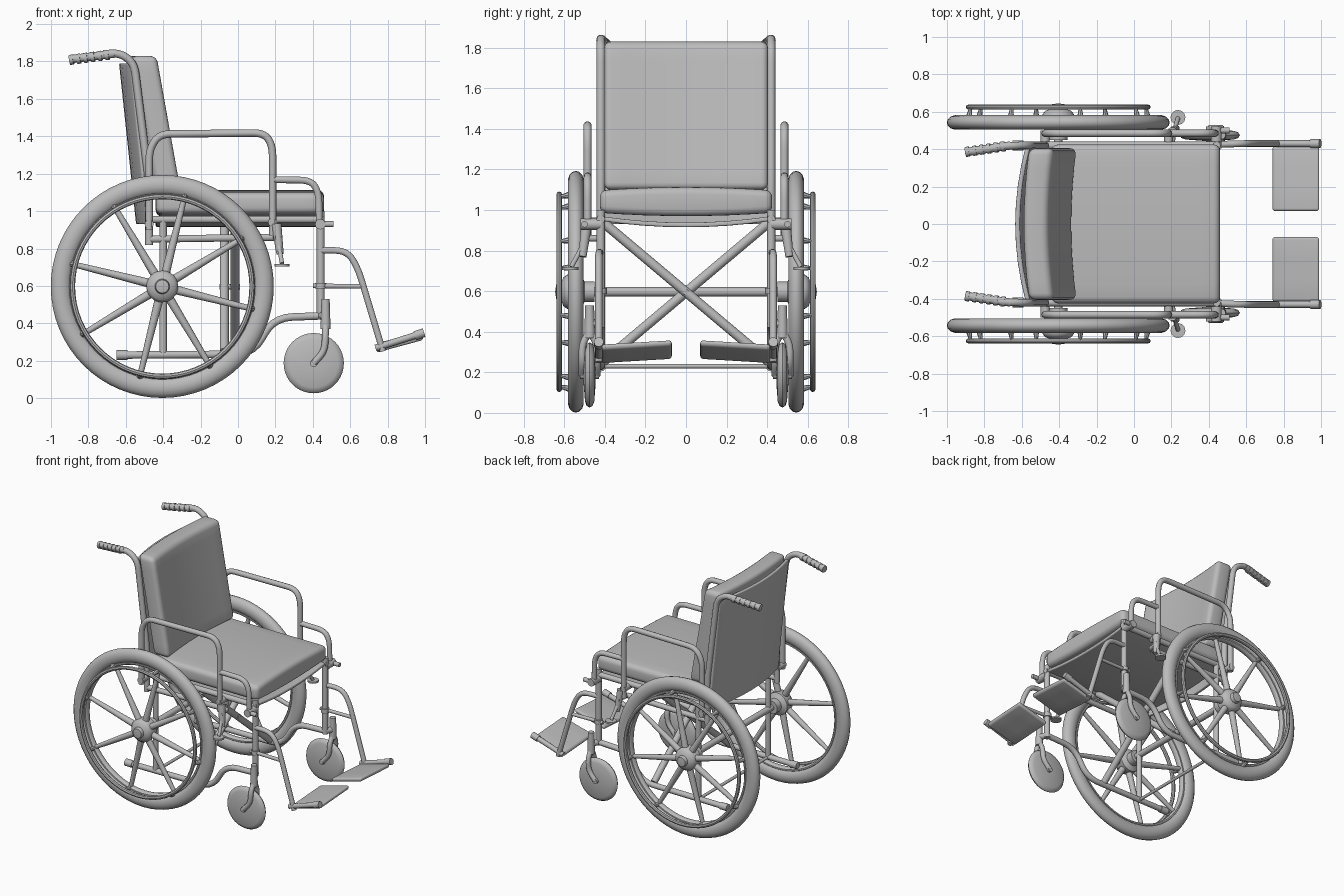
import bpy, bmesh, math
from mathutils import Vector

if "Cube" in bpy.data.objects:
    bpy.data.objects.remove(bpy.data.objects["Cube"])

grey = bpy.data.materials.new("plain_grey")
grey.diffuse_color = (0.5, 0.5, 0.5, 1)
grey.use_nodes = True
grey.node_tree.nodes["Principled BSDF"].inputs["Base Color"].default_value = grey.diffuse_color


def add(name, mesh):
    mesh.materials.clear()
    mesh.materials.append(grey)
    ob = bpy.data.objects.new(name, mesh)
    bpy.context.collection.objects.link(ob)
    return ob


def finish(name, bm):
    bmesh.ops.recalc_face_normals(bm, faces=bm.faces)
    me = bpy.data.meshes.new(name)
    bm.to_mesh(me)
    bm.free()
    return add(name, me)


def tube(name, pts, r, fillet=0.06):
    """Round tube along a path with rounded corners."""
    pts = [Vector(p) for p in pts]
    path = [pts[0]]
    for a, b, c in zip(pts, pts[1:], pts[2:]):
        p = b + (a - b).normalized() * min(fillet, (a - b).length * 0.48)
        q = b + (c - b).normalized() * min(fillet, (c - b).length * 0.48)
        for i in range(6):
            t = i / 5
            path.append(p * (1 - t) ** 2 + b * 2 * t * (1 - t) + q * t * t)
    path.append(pts[-1])
    cu = bpy.data.curves.new(name, 'CURVE')
    cu.dimensions = '3D'
    cu.bevel_depth, cu.bevel_resolution, cu.use_fill_caps = r, 3, True
    sp = cu.splines.new('POLY')
    sp.points.add(len(path) - 1)
    for s, p in zip(sp.points, path):
        s.co = (*p, 1)
    tmp = bpy.data.objects.new(name + "_path", cu)
    bpy.context.collection.objects.link(tmp)
    me = bpy.data.meshes.new_from_object(tmp.evaluated_get(bpy.context.evaluated_depsgraph_get()))
    bpy.data.objects.remove(tmp)
    return add(name, me)


def rod(name, p, q, r1, r2=None, seg=12):
    """Straight, optionally tapered rod."""
    p, q = Vector(p), Vector(q)
    bm = bmesh.new()
    bmesh.ops.create_cone(bm, cap_ends=True, segments=seg, radius1=r1,
                          radius2=r1 if r2 is None else r2, depth=(q - p).length)
    rot = (q - p).to_track_quat('Z', 'Y')
    for v in bm.verts:
        v.co = rot @ v.co + (p + q) / 2
    return finish(name, bm)


def lathe(name, profile, centre, side, closed=True, seg=64):
    """Spin (radius, y) points about an axis along y."""
    bm = bmesh.new()
    rings = []
    for i in range(seg):
        a = math.tau * i / seg
        rings.append([bm.verts.new((centre[0] + r * math.cos(a), side * y,
                                    centre[1] + r * math.sin(a))) for r, y in profile])
    n = len(profile)
    for i in range(seg):
        a, b = rings[i], rings[(i + 1) % seg]
        for j in range(n if closed else n - 1):
            k = (j + 1) % n
            bm.faces.new((a[j], a[k], b[k], b[j]))
    bmesh.ops.remove_doubles(bm, verts=bm.verts, dist=1e-5)
    return finish(name, bm)


def oval(r, y, dr, dy, n=14):
    return [(r + dr * math.cos(math.tau * i / n), y + dy * math.sin(math.tau * i / n)) for i in range(n)]


def slab(name, lo, hi, bevel, warp, cuts=8):
    """Rounded box, cut into strips and bent by warp(v)."""
    lo, hi = Vector(lo), Vector(hi)
    bm = bmesh.new()
    bmesh.ops.create_cube(bm, size=1)
    for v in bm.verts:
        v.co = Vector([l + (c + 0.5) * (h - l) for l, h, c in zip(lo, hi, v.co)])
    bmesh.ops.bevel(bm, geom=bm.edges[:], offset=bevel, segments=4, profile=0.5, affect='EDGES')
    for axis in range(3):
        if hi[axis] - lo[axis] < 0.25:
            continue
        no = [0, 0, 0]
        no[axis] = 1
        for i in range(1, cuts):
            co = lo.copy()
            co[axis] += (hi[axis] - lo[axis]) * i / cuts
            bmesh.ops.bisect_plane(bm, geom=bm.verts[:] + bm.edges[:] + bm.faces[:],
                                   plane_co=co, plane_no=no)
    for v in bm.verts:
        warp(v.co)
    return finish(name, bm)


# Upholstery
def bow(y):
    return max(0, 1 - (y / 0.41) ** 2)


def back_warp(c):
    c.x -= 0.13 * (c.z - 1.1) / 0.73 + 0.03 * bow(c.y)


def sheet_warp(c):
    c.x -= 0.09 * (c.z - 0.93) / 0.85 + 0.055 * bow(c.y)


def seat_warp(c):
    c.z += 0.015 * bow(c.y) if c.z > 1.04 else -0.015 * bow(c.y)


def sling_warp(c):
    c.z -= 0.03 * bow(c.y)


slab("back_cushion", (-0.435, -0.405, 1.10), (-0.30, 0.405, 1.83), 0.035, back_warp)
slab("back_sheet", (-0.49, -0.415, 0.93), (-0.465, 0.415, 1.79), 0.008, sheet_warp)
slab("seat_cushion", (-0.44, -0.425, 0.985), (0.46, 0.425, 1.098), 0.035, seat_warp)
slab("seat_sling", (-0.44, -0.415, 0.945), (0.45, 0.415, 0.968), 0.008, sling_warp)

WX, WZ = -0.405, 0.597
for s, tag in ((-1, "right"), (1, "left")):
    def P(*pts):
        return [(x, s * y, z) for x, y, z in pts]

    # Big wheel
    lathe("tyre_" + tag, oval(0.542, 0.543, 0.054, 0.04), (WX, WZ), s)
    lathe("rim_" + tag, oval(0.49, 0.543, 0.016, 0.025, 10), (WX, WZ), s)
    lathe("push_rim_" + tag, oval(0.48, 0.625, 0.014, 0.014, 8), (WX, WZ), s)
    lathe("hub_" + tag, [(0, 0.45), (0.05, 0.45), (0.05, 0.50), (0.085, 0.52), (0.085, 0.585),
                         (0.07, 0.605), (0.04, 0.615), (0.035, 0.64), (0, 0.645)],
          (WX, WZ), s, False, 24)
    for k in range(8):
        a = math.radians(31 + 45 * k)
        ca, sa = math.cos(a), math.sin(a)
        rod("spoke_" + tag, *P((WX + 0.06 * ca, 0.56, WZ + 0.06 * sa),
                               (WX + 0.49 * ca, 0.543, WZ + 0.49 * sa)), 0.024, 0.015)
        rod("push_rim_stud_" + tag, *P((WX + 0.495 * ca, 0.56, WZ + 0.495 * sa),
                                       (WX + 0.482 * ca, 0.622, WZ + 0.482 * sa)), 0.019, 0.008, 8)

    # Caster with fork and stem
    lathe("caster_" + tag, [(0, 0.445), (0.04, 0.445), (0.13, 0.452), (0.152, 0.46), (0.161, 0.475),
                            (0.152, 0.49), (0.13, 0.498), (0.04, 0.505), (0, 0.505)],
          (0.405, 0.187), s, False, 40)
    for y in (0.438, 0.512):
        tube("caster_fork_" + tag, P((0.468, 0.475, 0.40), (0.468, y, 0.34), (0.462, y, 0.25),
                                     (0.405, y, 0.187)), 0.018, 0.04)
    rod("caster_axle_" + tag, *P((0.405, 0.428, 0.187), (0.405, 0.522, 0.187)), 0.02)
    rod("caster_stem_" + tag, *P((0.468, 0.475, 0.37), (0.468, 0.475, 0.53)), 0.027, 0.022)
    rod("stem_bracket_" + tag, *P((0.445, 0.42, 0.44), (0.468, 0.475, 0.44)), 0.022)

    # Back cane and grip
    tube("back_cane_" + tag, P((-0.475, 0.42, 0.82), (-0.475, 0.42, 1.15), (-0.555, 0.42, 1.79),
                               (-0.63, 0.42, 1.845), (-0.72, 0.415, 1.84)), 0.021)
    rod("grip_" + tag, *P((-0.66, 0.42, 1.842), (-0.895, 0.385, 1.812)), 0.022)
    for k in range(6):
        t = k / 5
        x, y, z = -0.69 - 0.19 * t, 0.416 - 0.028 * t, 1.836 - 0.025 * t
        rod("grip_ridge_" + tag, *P((x, y, z), (x - 0.02, y - 0.003, z - 0.003)), 0.027)

    # Side frame
    tube("seat_rail_" + tag, P((-0.475, 0.42, 0.955), (0.46, 0.42, 0.955)), 0.021)
    tube("middle_rail_" + tag, P((-0.475, 0.42, 0.85), (0.20, 0.42, 0.86)), 0.02)
    tube("lower_rail_" + tag, P((-0.64, 0.42, 0.23), (0.08, 0.42, 0.235), (0.19, 0.42, 0.43),
                                (0.45, 0.42, 0.44)), 0.021, 0.1)
    rod("rear_tip_" + tag, *P((-0.65, 0.42, 0.23), (-0.59, 0.42, 0.23)), 0.026)
    tube("rear_post_" + tag, P((-0.40, 0.42, 0.23), (-0.40, 0.42, 0.955)), 0.02)
    tube("front_post_" + tag, P((0.442, 0.42, 0.42), (0.442, 0.42, 1.0)), 0.021)
    rod("front_clamp_" + tag, *P((0.44, 0.42, 0.93), (0.44, 0.52, 0.93)), 0.028)
    rod("clamp_knob_" + tag, *P((0.44, 0.50, 0.93), (0.51, 0.50, 0.93)), 0.016)

    # Armrest with front step
    tube("armrest_" + tag, P((-0.475, 0.485, 0.90), (-0.475, 0.485, 1.33), (-0.42, 0.485, 1.412),
                             (0.14, 0.485, 1.418), (0.185, 0.485, 1.35), (0.185, 0.485, 0.87)), 0.02)
    tube("arm_step_" + tag, P((0.185, 0.485, 1.168), (0.39, 0.485, 1.165), (0.432, 0.485, 1.10),
                              (0.435, 0.485, 0.91)), 0.019)
    for x, z in ((-0.475, 0.93), (0.185, 0.94)):
        rod("arm_socket_" + tag, *P((x, 0.41, z), (x, 0.50, z)), 0.024)

    # Wheel brake
    rod("brake_body_" + tag, *P((0.205, 0.49, 0.93), (0.225, 0.51, 0.77)), 0.028, 0.02)
    rod("brake_lever_" + tag, *P((0.215, 0.50, 0.84), (0.235, 0.565, 0.72)), 0.012)
    rod("brake_pad_" + tag, *P((0.235, 0.57, 0.705), (0.235, 0.57, 0.718)), 0.04)
    rod("brake_arm_" + tag, *P((0.20, 0.42, 0.86), (0.215, 0.52, 0.86)), 0.016)

    # Footrest hanger and plate
    tube("hanger_" + tag, P((0.442, 0.425, 0.79), (0.58, 0.43, 0.79), (0.64, 0.43, 0.70),
                            (0.775, 0.43, 0.25)), 0.018, 0.08)
    tube("hanger_strut_" + tag, P((0.40, 0.425, 0.60), (0.67, 0.43, 0.598)), 0.013)
    rod("strut_collar_" + tag, *P((0.442, 0.42, 0.585), (0.442, 0.42, 0.615)), 0.03)
    rod("foot_bar_" + tag, *P((0.735, 0.43, 0.268), (0.995, 0.43, 0.35)), 0.018)
    rod("foot_bar_knob_" + tag, *P((0.945, 0.43, 0.334), (0.995, 0.43, 0.35)), 0.024)

    def plate_warp(c):
        c.z += 0.27 * (c.x - 0.74) - 0.06 * (abs(c.y) - 0.24)
    ys = sorted((s * 0.07, s * 0.415))
    slab("foot_plate_" + tag, (0.74, ys[0], 0.253), (0.99, ys[1], 0.283), 0.014, plate_warp, 3)

    # Folding cross brace, one bar per side
    x = -0.045 + 0.028 * s
    rod("cross_brace_" + tag, (x, s * 0.41, 0.25), (x, -s * 0.41, 0.94), 0.024)

# Bars across the frame
rod("axle_bar", (WX, -0.47, WZ), (WX, 0.47, WZ), 0.023)
rod("lower_cross_bar", (-0.40, -0.42, 0.23), (-0.40, 0.42, 0.23), 0.011)
rod("brace_pivot", (-0.10, 0, 0.595), (0.01, 0, 0.595), 0.014)

# Smooth shading with sharp edges kept
bpy.ops.object.select_all(action='SELECT')
bpy.context.view_layer.objects.active = bpy.context.selected_objects[0]
bpy.ops.object.shade_smooth_by_angle(angle=math.radians(40))
